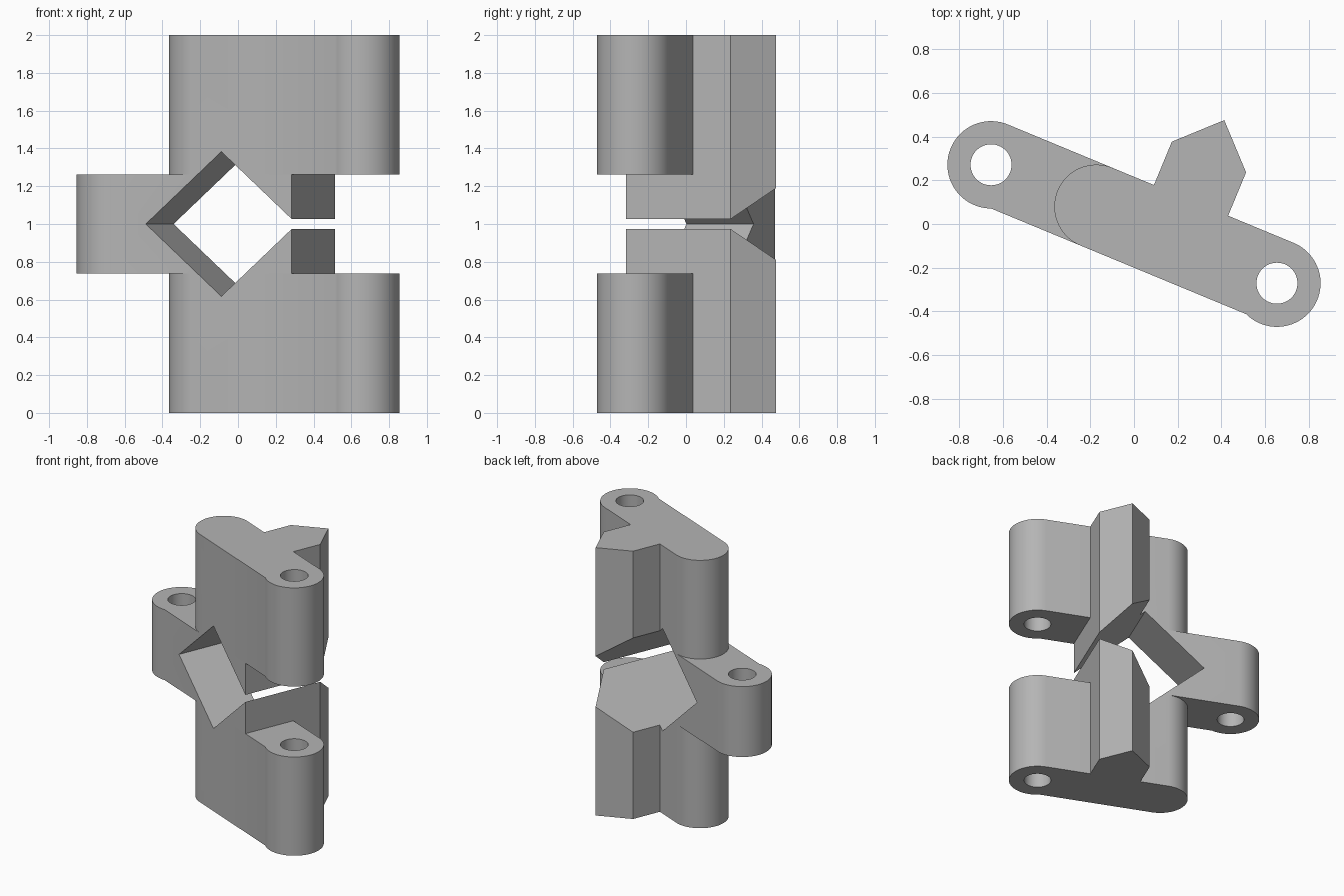
import bpy, bmesh, math
from mathutils import Matrix

if "Cube" in bpy.data.objects:
    bpy.data.objects.remove(bpy.data.objects["Cube"], do_unlink=True)

TURN = Matrix.Rotation(math.radians(-22.5), 4, "Z")
FRONT, BACK = -0.185, 0.2        # faces of the flat strip
PIN, BARREL, BORE = 0.709, 0.2, 0.094
HEIGHT, LOW, HIGH = 2.0, 0.737, 1.263
FACE = 0.384                     # end face beside the knuckle gap

grey = bpy.data.materials.new("plain_grey")
grey.use_nodes = True
grey.diffuse_color = (0.46, 0.46, 0.46, 1)
grey.node_tree.nodes["Principled BSDF"].inputs["Base Color"].default_value = (0.46, 0.46, 0.46, 1)


def arc(cu, cv, r, a0, a1, n=32):
    """Points on an arc, angles in degrees."""
    angles = [math.radians(a0 + (a1 - a0) * i / n) for i in range(n + 1)]
    return [(cu + r * math.cos(a), cv + r * math.sin(a)) for a in angles]


def solid(name, points, sweep):
    """Extrude a loop of 3D points along a sweep vector, then turn it into place."""
    bm = bmesh.new()
    face = bm.faces.new([bm.verts.new(p) for p in points])
    ext = bmesh.ops.extrude_face_region(bm, geom=[face])
    bmesh.ops.translate(bm, vec=sweep, verts=[v for v in ext["geom"] if isinstance(v, bmesh.types.BMVert)])
    bmesh.ops.recalc_face_normals(bm, faces=bm.faces)
    bm.transform(TURN)
    mesh = bpy.data.meshes.new(name)
    bm.to_mesh(mesh)
    bm.free()
    mesh.materials.append(grey)
    obj = bpy.data.objects.new(name, mesh)
    bpy.context.collection.objects.link(obj)
    return obj


def slab(name, profile, z0, z1):
    return solid(name, [(u, v, z0) for u, v in profile], (0, 0, z1 - z0))


def combine(target, other, operation):
    """Apply a boolean and discard the helper."""
    bpy.context.view_layer.objects.active = target
    mod = target.modifiers.new(operation, "BOOLEAN")
    mod.operation, mod.solver, mod.object = operation, "EXACT", other
    other.hide_render = True
    bpy.ops.object.modifier_apply(modifier=mod.name)
    bpy.data.objects.remove(other, do_unlink=True)


# Full-height body: rounded end, straight strip and gabled rib at the back
mid, radius = (FRONT + BACK) / 2, (BACK - FRONT) / 2
gable = [(FACE, 0.415), (0.2, 0.598), (0.016, 0.415), (0.016, BACK)]
body = slab("hinge_body", [(FACE, FRONT), *gable, *arc(-0.19, mid, radius, 90, 270)], 0, HEIGHT)

# Knuckles: centre one on the right, two outer ones on the left
dip = math.degrees(math.asin(-FRONT / BARREL))
right_end = arc(-PIN, 0, BARREL, 90, 360 - dip, 40) + [(0, FRONT), (0, BACK)]
left_end = arc(PIN, 0, BARREL, -180 + dip, 90, 40) + [(0.2, BACK), (0.2, FRONT)]
combine(body, slab("centre_knuckle", right_end, LOW, HIGH), "UNION")
for z0, z1 in ((0, LOW), (HIGH, HEIGHT)):
    combine(body, slab("outer_knuckle", left_end, z0, z1), "UNION")

# Pin bores
for side in (-PIN, PIN):
    bore = arc(side, 0, BORE, 0, 360, 48)[:-1]
    combine(body, slab("bore_cutter", bore, -0.1, HEIGHT + 0.1), "DIFFERENCE")

# Diamond channel from front to back, leaving a thin slit at the end face
cu, half_w, half_h = -0.019, 0.433, 0.383
diamond = [(cu - half_w, 1), (cu, 1 - half_h), (cu + half_w, 1), (cu, 1 + half_h)]
combine(body, solid("diamond_cutter", [(u, -0.5, z) for u, z in diamond], (0, 1.5, 0)), "DIFFERENCE")

# Smooth round walls, crisp edges
bpy.ops.object.select_all(action="DESELECT")
body.select_set(True)
bpy.context.view_layer.objects.active = body
bpy.ops.object.shade_smooth_by_angle(angle=math.radians(20))
